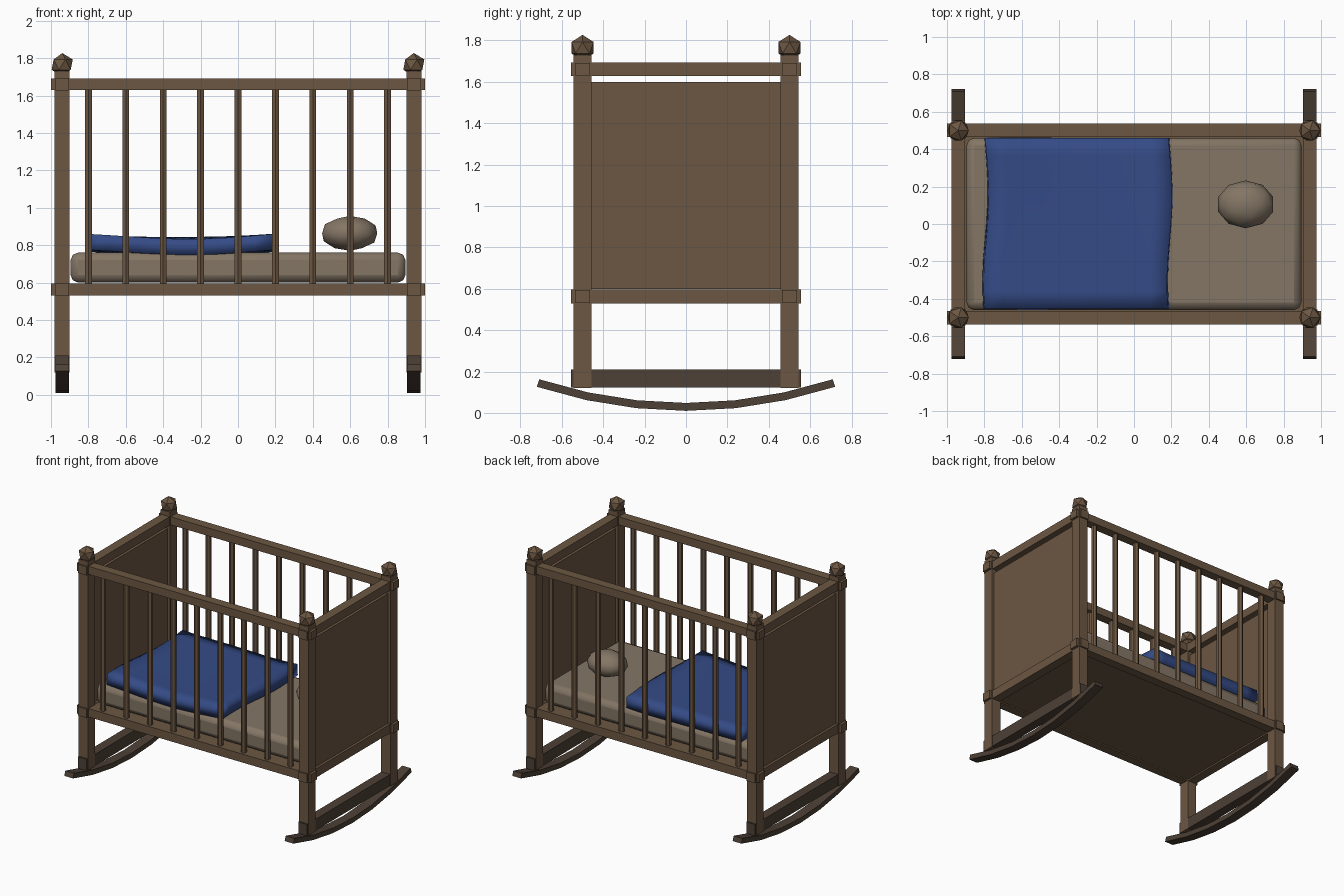
import bpy, bmesh, math
from mathutils import Vector

if "Cube" in bpy.data.objects:
    bpy.data.objects.remove(bpy.data.objects["Cube"])


def material(name, rgb):
    m = bpy.data.materials.new(name)
    m.diffuse_color = (*rgb, 1)
    m.use_nodes = True
    m.node_tree.nodes["Principled BSDF"].inputs["Base Color"].default_value = m.diffuse_color
    return m


WOOD = material("wood", (0.15, 0.095, 0.055))
DARK = material("dark_wood", (0.075, 0.052, 0.037))
LINEN = material("linen", (0.23, 0.18, 0.13))
BLUE = material("blue_cloth", (0.035, 0.07, 0.24))


def finish(name, bm, mat):
    bmesh.ops.recalc_face_normals(bm, faces=bm.faces[:])
    me = bpy.data.meshes.new(name)
    bm.to_mesh(me)
    bm.free()
    me.materials.append(mat)
    ob = bpy.data.objects.new(name, me)
    bpy.context.collection.objects.link(ob)
    return ob


def box(name, lo, hi, mat=WOOD):
    bm = bmesh.new()
    bmesh.ops.create_cube(bm, size=1)
    lo, hi = Vector(lo), Vector(hi)
    for v in bm.verts:
        v.co = (lo + hi) / 2 + v.co * (hi - lo)
    return finish(name, bm, mat)


def ball(name, centre, radii, subdivisions, mat):
    bm = bmesh.new()
    bmesh.ops.create_icosphere(bm, subdivisions=subdivisions, radius=1)
    for v in bm.verts:
        v.co = Vector(centre) + v.co * Vector(radii)
    return finish(name, bm, mat)


def smooth(ob, angle):
    bpy.ops.object.select_all(action='DESELECT')
    ob.select_set(True)
    bpy.context.view_layer.objects.active = ob
    bpy.ops.object.shade_smooth_by_angle(angle=math.radians(angle))


# corner posts with faceted finials
for sx in (-1, 1):
    for sy in (-1, 1):
        x, y = sx * 0.94, sy * 0.5
        box("corner_post", (x - 0.04, y - 0.043, 0.12), (x + 0.04, y + 0.043, 1.73))
        ball("finial", (x, y, 1.765), (0.063, 0.063, 0.062), 1, WOOD)

# upper and lower rails on all four sides
for name, z0, z1 in (("lower", 0.53, 0.595), ("upper", 1.63, 1.692)):
    for s in (-1, 1):
        box(name + "_side_rail", (-1, s * 0.5 - 0.036, z0), (1, s * 0.5 + 0.036, z1))
        box(name + "_end_rail", (s * 0.94 - 0.036, -0.555, z0 - 0.002),
            (s * 0.94 + 0.036, 0.555, z1 + 0.002))

# slats
for s in (-1, 1):
    for i in range(9):
        bm = bmesh.new()
        bmesh.ops.create_cone(bm, cap_ends=True, segments=6, radius1=0.021,
                              radius2=0.021, depth=1.05)
        bmesh.ops.translate(bm, verts=bm.verts[:], vec=(-0.8 + 0.2 * i, s * 0.5, 1.115))
        finish("slat", bm, WOOD)

# floor, end panels, stretchers, rockers
box("floor", (-0.93, -0.48, 0.54), (0.93, 0.48, 0.595))
for s in (-1, 1):
    x = s * 0.94
    box("end_panel", (x - 0.02, -0.47, 0.6), (x + 0.02, 0.47, 1.6))
    box("stretcher", (x - 0.037, -0.555, 0.122), (x + 0.037, 0.555, 0.21), DARK)
    bm = bmesh.new()
    rings = []
    for i in range(7):
        y = -0.715 + i * 1.43 / 6
        z = 0.029 + 0.115 * (y / 0.715) ** 2
        n = Vector((0, -0.45 * y, 1)).normalized() * 0.019
        rings.append([bm.verts.new(Vector((x + dx, y, z)) + n * k)
                      for dx, k in ((-0.037, -1), (0.037, -1), (0.037, 1), (-0.037, 1))])
    for a, b in zip(rings, rings[1:]):
        for j in range(4):
            bm.faces.new((a[j], a[(j + 1) % 4], b[(j + 1) % 4], b[j]))
    bm.faces.new(rings[0])
    bm.faces.new(rings[-1])
    finish("rocker", bm, DARK)

# mattress with rounded edges
mattress = box("mattress", (-0.895, -0.46, 0.6), (0.895, 0.46, 0.76), LINEN)
bev = mattress.modifiers.new("round", 'BEVEL')
bev.width, bev.segments = 0.04, 2
smooth(mattress, 50)

# round pillow
smooth(ball("pillow", (0.597, 0.105, 0.863), (0.155, 0.128, 0.093), 2, LINEN), 60)

# blanket: gently wavy thick cloth
bm = bmesh.new()
bmesh.ops.create_grid(bm, x_segments=10, y_segments=10, size=1)
for v in bm.verts:
    u, w = v.co.x, v.co.y
    v.co = Vector((-0.3 + 0.49 * u + 0.014 * math.sin(3 * w + 0.6) * abs(u),
                   0.003 + 0.457 * w,
                   0.838 + 0.016 * u * u + 0.006 * math.sin(3 * u + 2 * w)))
blanket = finish("blanket", bm, BLUE)
sol = blanket.modifiers.new("thickness", 'SOLIDIFY')
sol.thickness, sol.offset = 0.085, -1
for p in blanket.data.polygons:
    if p.normal.z < 0:
        p.flip()
smooth(blanket, 40)
